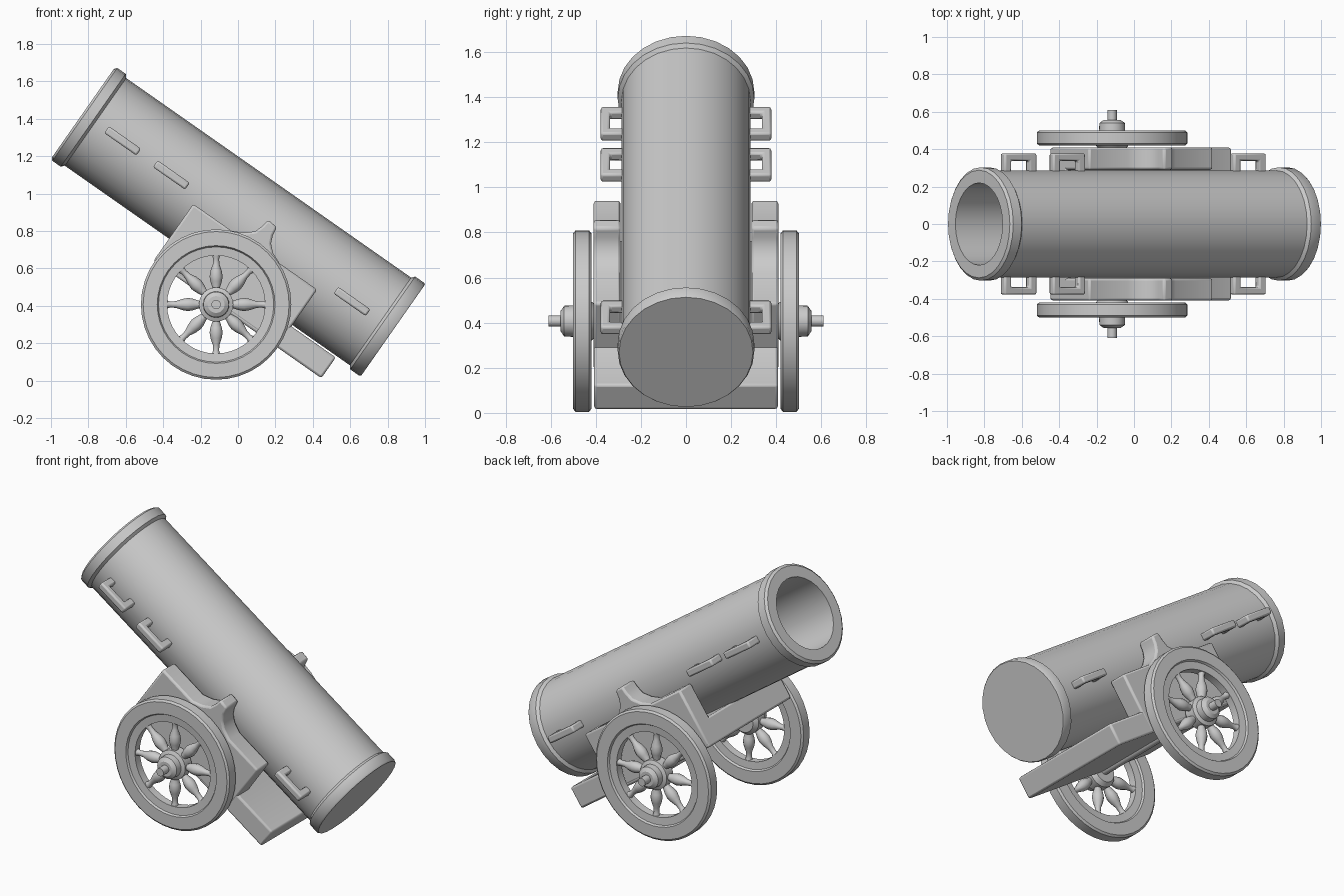
import bpy, bmesh
from math import sin, cos, pi, radians
from mathutils import Matrix

if "Cube" in bpy.data.objects:
    bpy.data.objects.remove(bpy.data.objects["Cube"])

# Tilted frame of the barrel: local x runs from muzzle to breech, z is "up" off the barrel
TILT = Matrix.Translation((0, 0, 0.85)) @ Matrix.Rotation(radians(35), 4, 'Y')
WHEEL_X, WHEEL_Z = -0.117, 0.407


def finish(bm, name, mat, bevel=0.0, segments=2):
    bm.transform(mat)
    bmesh.ops.remove_doubles(bm, verts=bm.verts, dist=1e-5)
    bmesh.ops.recalc_face_normals(bm, faces=bm.faces)
    me = bpy.data.meshes.new(name)
    bm.to_mesh(me)
    bm.free()
    ob = bpy.data.objects.new(name, me)
    bpy.context.collection.objects.link(ob)
    if bevel:
        m = ob.modifiers.new("bevel", 'BEVEL')
        m.width, m.segments, m.limit_method = bevel, segments, 'ANGLE'
        m.angle_limit = radians(35)
    bpy.ops.object.select_all(action='DESELECT')
    ob.select_set(True)
    bpy.context.view_layer.objects.active = ob
    bpy.ops.object.shade_smooth_by_angle(angle=radians(35))
    return ob


def add_lathe(bm, profile, sides, mat=Matrix(), closed=False):
    """Revolve (position along x, radius) points round the x axis."""
    rings = [[bm.verts.new(mat @ Matrix.Rotation(2 * pi * i / sides, 4, 'X')
                           @ Matrix.Translation((x, 0, r)).to_translation())
              for i in range(sides)] for x, r in profile]
    pairs = list(zip(rings, rings[1:]))
    if closed:
        pairs.append((rings[-1], rings[0]))
    for a, b in pairs:
        for i in range(sides):
            j = (i + 1) % sides
            bm.faces.new((a[i], a[j], b[j], b[i]))
    if not closed:
        bm.faces.new(rings[0])
        bm.faces.new(rings[-1])


def prism(name, points, place, lo, hi, bevel):
    """Extrude a flat outline; place(p, q, d) gives the 3D point."""
    bm = bmesh.new()
    a = [bm.verts.new(place(p, q, lo)) for p, q in points]
    b = [bm.verts.new(place(p, q, hi)) for p, q in points]
    bm.faces.new(a)
    bm.faces.new(b)
    for i in range(len(a)):
        j = (i + 1) % len(a)
        bm.faces.new((a[i], a[j], b[j], b[i]))
    return finish(bm, name, TILT, bevel)


# Barrel with muzzle ring, bore and breech ring
bm = bmesh.new()
add_lathe(bm, [(0.8, 0.215), (-1.012, 0.22), (-1.012, 0.288), (-1.0, 0.303),
               (-0.945, 0.303), (-0.93, 0.286), (0.93, 0.286), (0.945, 0.303),
               (1.003, 0.303), (1.012, 0.297)], 28)
finish(bm, "barrel", TILT)

# Carriage bed reaching back into the tail
prism("carriage_bed", [(-0.25, -0.43), (0.845, -0.43), (0.845, -0.295),
                       (0.55, -0.295), (0.5, -0.275), (-0.25, -0.275)],
      lambda p, q, d: (p, d, q), -0.408, 0.408, 0.012)

# Carriage cheeks with the upright horn
cheek = [(-0.25, -0.42), (-0.25, -0.06), (0.0, -0.06), (0.06, -0.03), (0.105, 0.01),
         (0.12, 0.055), (0.127, 0.1), (0.188, 0.095), (0.195, 0.045), (0.212, 0.005),
         (0.25, -0.03), (0.31, -0.055), (0.555, -0.055), (0.555, -0.42)]
for s, side in ((-1, "front"), (1, "back")):
    prism(f"cheek_{side}", cheek, lambda p, q, d: (p, s * d, q), 0.29, 0.41, 0.012)

    # Lifting handles on the barrel
    for n, u in enumerate((-0.753, -0.435, 0.744)):
        h = [(-0.105, 0.27), (-0.105, 0.378), (0.105, 0.378), (0.105, 0.27),
             (0.06, 0.27), (0.06, 0.338), (-0.06, 0.338), (-0.06, 0.27)]
        prism(f"handle_{side}_{n + 1}", h,
              lambda p, q, d: (u + p, s * q, d), -0.022, 0.022, 0.01)

    # Wheel frame: local x points outwards from the carriage
    W = (Matrix.Translation((WHEEL_X, 0, WHEEL_Z))
         @ Matrix.Rotation(s * pi / 2, 4, 'Z'))

    # Rim with a recessed inner band
    bm = bmesh.new()
    add_lathe(bm, [(0.42, 0.315), (0.42, 0.39), (0.43, 0.402), (0.49, 0.402),
                   (0.5, 0.39), (0.5, 0.315), (0.488, 0.308), (0.484, 0.262),
                   (0.436, 0.262), (0.432, 0.308)], 40, closed=True)
    finish(bm, f"wheel_rim_{side}", W)

    # Turned spokes
    bm = bmesh.new()
    for k in range(8):
        M = (Matrix.Translation((0.46, 0, 0)) @ Matrix.Rotation(k * pi / 4, 4, 'X')
             @ Matrix.Rotation(-pi / 2, 4, 'Y'))
        add_lathe(bm, [(0.05, 0.02), (0.09, 0.02), (0.125, 0.031), (0.15, 0.035),
                       (0.18, 0.03), (0.215, 0.018), (0.245, 0.016), (0.27, 0.024)], 12, M)
    finish(bm, f"spokes_{side}", W)

    # Stepped hub
    bm = bmesh.new()
    add_lathe(bm, [(0.4, 0.07), (0.425, 0.092), (0.49, 0.092), (0.5, 0.07),
                   (0.54, 0.068), (0.556, 0.045)], 24)
    finish(bm, f"hub_{side}", W)

# Axle through both wheels
bm = bmesh.new()
add_lathe(bm, [(-0.61, 0.025), (0.61, 0.025)], 16)
finish(bm, "axle", Matrix.Translation((WHEEL_X, 0, WHEEL_Z)) @ Matrix.Rotation(pi / 2, 4, 'Z'))
